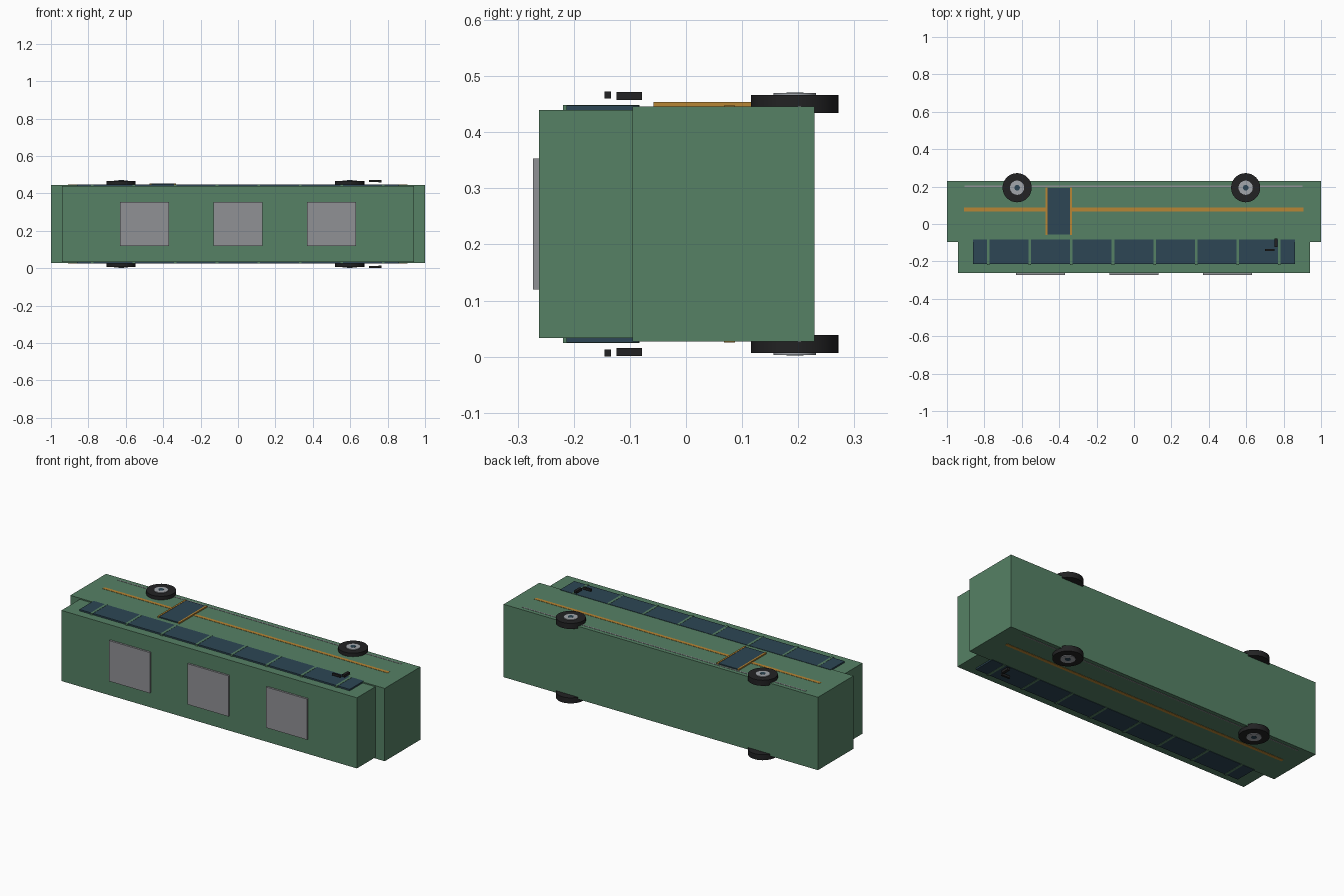
import bpy
import math

if "Cube" in bpy.data.objects:
    bpy.data.objects.remove(bpy.data.objects["Cube"], do_unlink=True)

MID = 0.2365  # height of the plane of symmetry (vehicle lies on its side)


def material(name, rgb):
    m = bpy.data.materials.new(name)
    m.use_nodes = True
    m.diffuse_color = (*rgb, 1)
    m.node_tree.nodes["Principled BSDF"].inputs["Base Color"].default_value = (*rgb, 1)
    return m


green = material("body green", (0.092, 0.22, 0.13))
glass = material("dark blue glass", (0.026, 0.062, 0.09))
orange = material("orange trim", (0.48, 0.24, 0.035))
grey = material("panel grey", (0.28, 0.285, 0.3))
steel = material("hub grey", (0.36, 0.38, 0.41))
rubber = material("tyre black", (0.016, 0.016, 0.017))


def box(name, x, y, z, mat):
    """Box from three (low, high) ranges."""
    bpy.ops.mesh.primitive_cube_add(size=1, location=[sum(r) / 2 for r in (x, y, z)])
    ob = bpy.context.object
    ob.name = name
    ob.scale = [r[1] - r[0] for r in (x, y, z)]
    ob.data.materials.append(mat)
    return ob


def side_box(name, x, y, inner, outer, side, mat):
    """Box standing off the symmetry plane on one side."""
    z = sorted((MID + side * inner, MID + side * outer))
    return box(name, x, y, z, mat)


def disc(name, x, y, radius, inner, outer, side, mat, sides=32):
    bpy.ops.mesh.primitive_cylinder_add(
        vertices=sides, radius=radius, depth=outer - inner,
        location=(x, y, MID + side * (inner + outer) / 2))
    ob = bpy.context.object
    ob.name = name
    ob.data.materials.append(mat)
    bpy.ops.object.shade_smooth_by_angle(angle=math.radians(30))


# Body: wide lower hull and narrower upper cabin
box("lower_body", (-1, 1), (-0.095, 0.229), (MID - 0.2095, MID + 0.2095), green)
box("upper_body", (-0.94, 0.94), (-0.262, -0.09), (MID - 0.203, MID + 0.203), green)

# Roof hatches
for i, x in enumerate((-0.5, 0, 0.5)):
    box(f"roof_hatch_{i + 1}", (x - 0.13, x + 0.13), (-0.273, -0.26),
        (MID - 0.117, MID + 0.117), grey)

for side, label in ((1, "a"), (-1, "b")):
    # Window band and pillars
    side_box(f"window_band_{label}", (-0.86, 0.86), (-0.213, -0.084), 0.2, 0.2115, side, glass)
    for i in range(8):
        x = -0.78 + i * 0.2225
        side_box(f"window_pillar_{label}_{i + 1}", (x - 0.007, x + 0.007),
                 (-0.219, -0.083), 0.2, 0.2125, side, green)

    # Side stripes
    side_box(f"orange_stripe_{label}", (-0.91, 0.905), (0.068, 0.087), 0.205, 0.211, side, orange)
    side_box(f"lower_trim_{label}", (-0.905, 0.9), (0.199, 0.206), 0.205, 0.211, side, grey)

    # Wheels
    for x, axle in ((-0.625, "rear"), (0.597, "front")):
        disc(f"{axle}_tyre_{label}", x, 0.194, 0.078, 0.198, 0.23, side, rubber)
        disc(f"{axle}_hub_{label}", x, 0.194, 0.038, 0.22, 0.2335, side, steel)
        disc(f"{axle}_hub_cap_{label}", x, 0.194, 0.015, 0.225, 0.2345, side, glass, 16)

    # Wing mirrors
    side_box(f"mirror_arm_{label}", (0.7, 0.752), (-0.145, -0.134), 0.224, 0.2365, side, rubber)
    side_box(f"mirror_head_{label}", (0.75, 0.766), (-0.124, -0.078), 0.221, 0.235, side, rubber)

# Entrance door on one side only, with jambs
side_box("door_panel", (-0.467, -0.338), (-0.055, 0.193), 0.2, 0.2155, 1, glass)
for i, x in enumerate((-0.468, -0.337)):
    side_box(f"door_jamb_{i + 1}", (x - 0.005, x + 0.005), (-0.058, 0.195), 0.2, 0.217, 1, orange)
